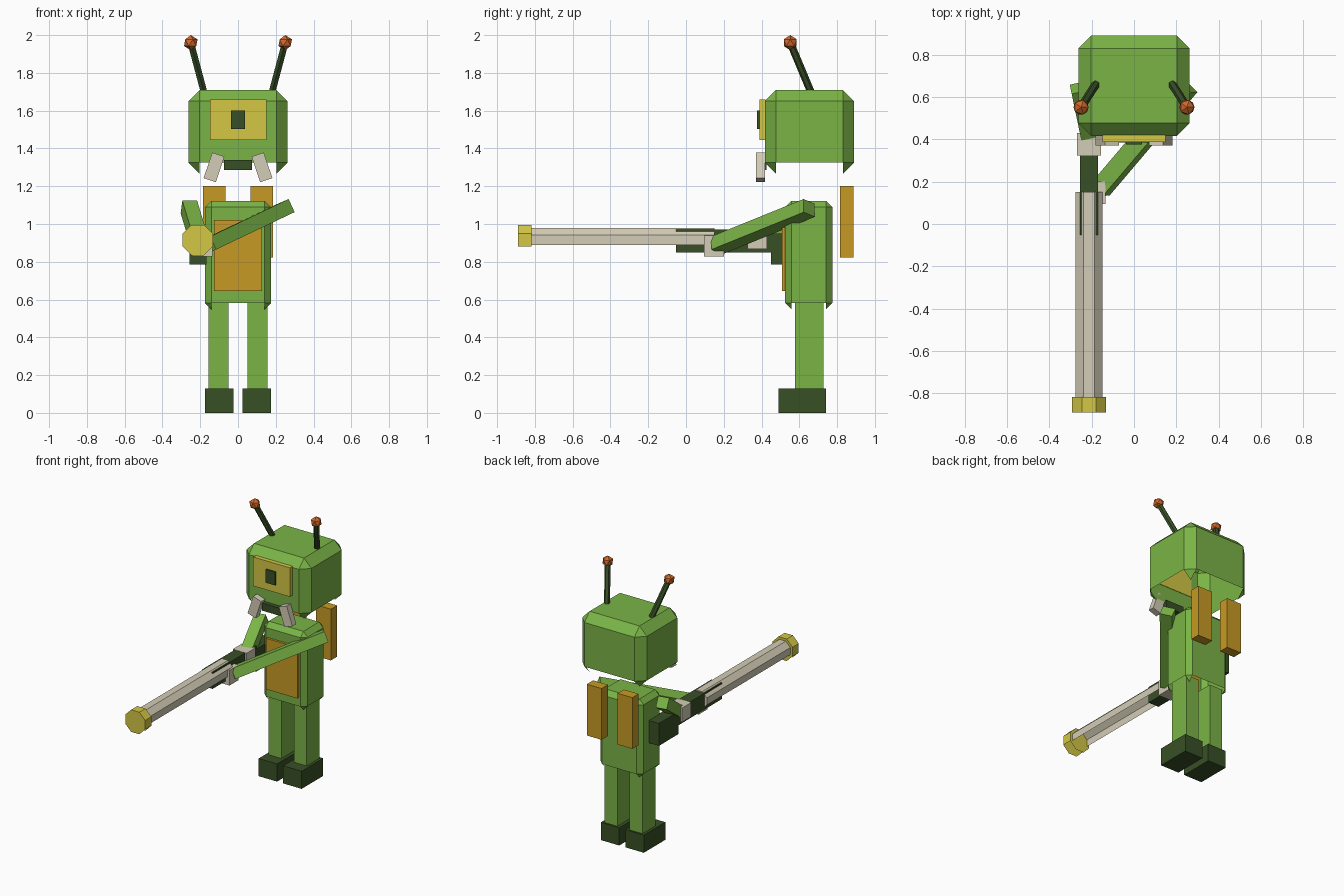
import bpy, bmesh, math
from mathutils import Vector, Matrix

if "Cube" in bpy.data.objects:
    bpy.data.objects.remove(bpy.data.objects["Cube"], do_unlink=True)


def srgb(code):
    channels = [int(code[i:i + 2], 16) / 255 for i in (0, 2, 4)]
    return [c / 12.92 if c <= 0.04045 else ((c + 0.055) / 1.055) ** 2.4 for c in channels] + [1]


def material(name, code):
    mat = bpy.data.materials.new(name)
    mat.use_nodes = True
    mat.diffuse_color = srgb(code)
    bsdf = mat.node_tree.nodes["Principled BSDF"]
    bsdf.inputs["Base Color"].default_value = srgb(code)
    bsdf.inputs["Roughness"].default_value = 0.8
    return mat


GREEN = material("leaf green", "7AB446")
DARK = material("dark green", "385026")
YELLOW = material("yellow", "D3C745")
GOLD = material("gold", "C69A24")
BONE = material("bone", "D3CCB6")
ORANGE = material("orange", "D0682C")


def finish(name, bm, mat):
    mesh = bpy.data.meshes.new(name)
    bm.to_mesh(mesh)
    bm.free()
    mesh.materials.append(mat)
    obj = bpy.data.objects.new(name, mesh)
    bpy.context.collection.objects.link(obj)
    return obj


def box_mesh(xs, ys, zs):
    bm = bmesh.new()
    bmesh.ops.create_cube(bm, size=1)
    size = [r[1] - r[0] for r in (xs, ys, zs)]
    centre = [(r[0] + r[1]) / 2 for r in (xs, ys, zs)]
    bmesh.ops.scale(bm, vec=size, verts=bm.verts)
    bmesh.ops.translate(bm, vec=centre, verts=bm.verts)
    return bm


def box(name, xs, ys, zs, mat):
    return finish(name, box_mesh(xs, ys, zs), mat)


def pair(name, xs, ys, zs, mat):
    box("left_" + name, xs, ys, zs, mat)
    box("right_" + name, (-xs[1], -xs[0]), ys, zs, mat)


def shell(name, xs, ys, zs, chamfer, mat):
    """Chamfered box, open underneath, keeping the small bottom corner points."""
    bm = box_mesh(xs, ys, zs)
    bmesh.ops.bevel(bm, geom=bm.edges[:], offset=chamfer, segments=1, affect='EDGES')
    bm.normal_update()
    under = [f for f in bm.faces if f.normal.z < -0.3 and len(f.verts) > 3]
    bmesh.ops.delete(bm, geom=under, context='FACES')
    finish(name, bm, mat)


def beam(name, start, end, width, height, up, mat, sides=4):
    """Straight limb from start to end, square or round in section."""
    start, end = Vector(start), Vector(end)
    along = (end - start).normalized()
    side = along.cross(Vector(up)).normalized()
    top = side.cross(along)
    bm = bmesh.new()
    if sides == 4:
        bmesh.ops.create_cube(bm, size=1)
    else:
        bmesh.ops.create_cone(bm, cap_ends=True, segments=sides,
                              radius1=0.5, radius2=0.5, depth=1)
    bmesh.ops.scale(bm, vec=(width, height, (end - start).length), verts=bm.verts)
    frame = Matrix((side, top, along)).transposed().to_4x4()
    frame.translation = (start + end) / 2
    bm.transform(frame)
    if frame.determinant() < 0:
        bmesh.ops.reverse_faces(bm, faces=bm.faces)
    finish(name, bm, mat)


def tube(name, radius, y0, y1, mat):
    """Eight-sided tube along y with the underside left open."""
    bm = bmesh.new()
    bmesh.ops.create_cone(bm, cap_ends=True, segments=8, depth=y1 - y0,
                          radius1=radius / math.cos(math.pi / 8),
                          radius2=radius / math.cos(math.pi / 8))
    bm.transform(Matrix.Translation((-0.213, (y0 + y1) / 2, 0.915))
                 @ Matrix.Rotation(math.pi / 2, 4, 'X')
                 @ Matrix.Rotation(math.pi / 8, 4, 'Z'))
    bm.normal_update()
    under = [f for f in bm.faces if f.normal.z < -0.3]
    bmesh.ops.delete(bm, geom=under, context='FACES')
    finish(name, bm, mat)


# Legs and feet
pair("foot", (0.025, 0.175), (0.49, 0.74), (0, 0.13), DARK)
pair("leg", (0.05, 0.155), (0.577, 0.727), (0.13, 0.6), GREEN)

# Torso, chest plate and back packs
shell("torso", (-0.175, 0.175), (0.525, 0.775), (0.548, 1.123), 0.034, GREEN)
box("chest_plate", (-0.127, 0.127), (0.508, 0.53), (0.645, 1.02), GOLD)
pair("back_pack", (0.065, 0.185), (0.815, 0.888), (0.823, 1.2), GOLD)

# Head and face
shell("head", (-0.263, 0.263), (0.417, 0.89), (1.265, 1.71), 0.06, GREEN)
box("eye", (-0.148, 0.15), (0.388, 0.42), (1.445, 1.658), YELLOW)
box("pupil", (-0.038, 0.038), (0.376, 0.39), (1.503, 1.6), DARK)
box("mouth", (-0.075, 0.075), (0.385, 0.425), (1.285, 1.34), DARK)

# Tusks and antennae
for label, s in (("left_", 1), ("right_", -1)):
    beam(label + "tusk", (s * 0.104, 0.394, 1.368), (s * 0.15, 0.394, 1.232),
         0.068, 0.046, (0, -1, 0), BONE)
    tip = (s * 0.25, 0.552, 1.96)
    beam(label + "antenna", (s * 0.178, 0.665, 1.69), tip, 0.04, 0.04, (0, 1, 0), DARK, 6)
    bm = bmesh.new()
    bmesh.ops.create_icosphere(bm, subdivisions=1, radius=0.04)
    bmesh.ops.translate(bm, vec=tip, verts=bm.verts)
    finish(label + "antenna_tip", bm, ORANGE)

# Arms and hands
beam("left_arm", (0.255, 0.652, 1.085), (-0.16, 0.163, 0.887),
     0.086, 0.076, (-0.33, 0.07, 0.93), GREEN)
beam("right_arm", (-0.26, 0.645, 1.09), (-0.207, 0.39, 0.915),
     0.08, 0.08, (0, 0, 1), GREEN)
box("left_hand", (-0.243, -0.135), (0.095, 0.2), (0.828, 0.94), BONE)
box("right_hand", (-0.27, -0.157), (0.325, 0.43), (0.868, 0.972), BONE)

# Long launcher
tube("barrel", 0.063, -0.82, 0.152, BONE)
tube("muzzle", 0.081, -0.89, -0.818, YELLOW)
box("launcher_body", (-0.256, -0.17), (-0.052, 0.46), (0.85, 0.97), DARK)
box("launcher_stock", (-0.256, -0.168), (0.45, 0.68), (0.785, 0.95), DARK)
